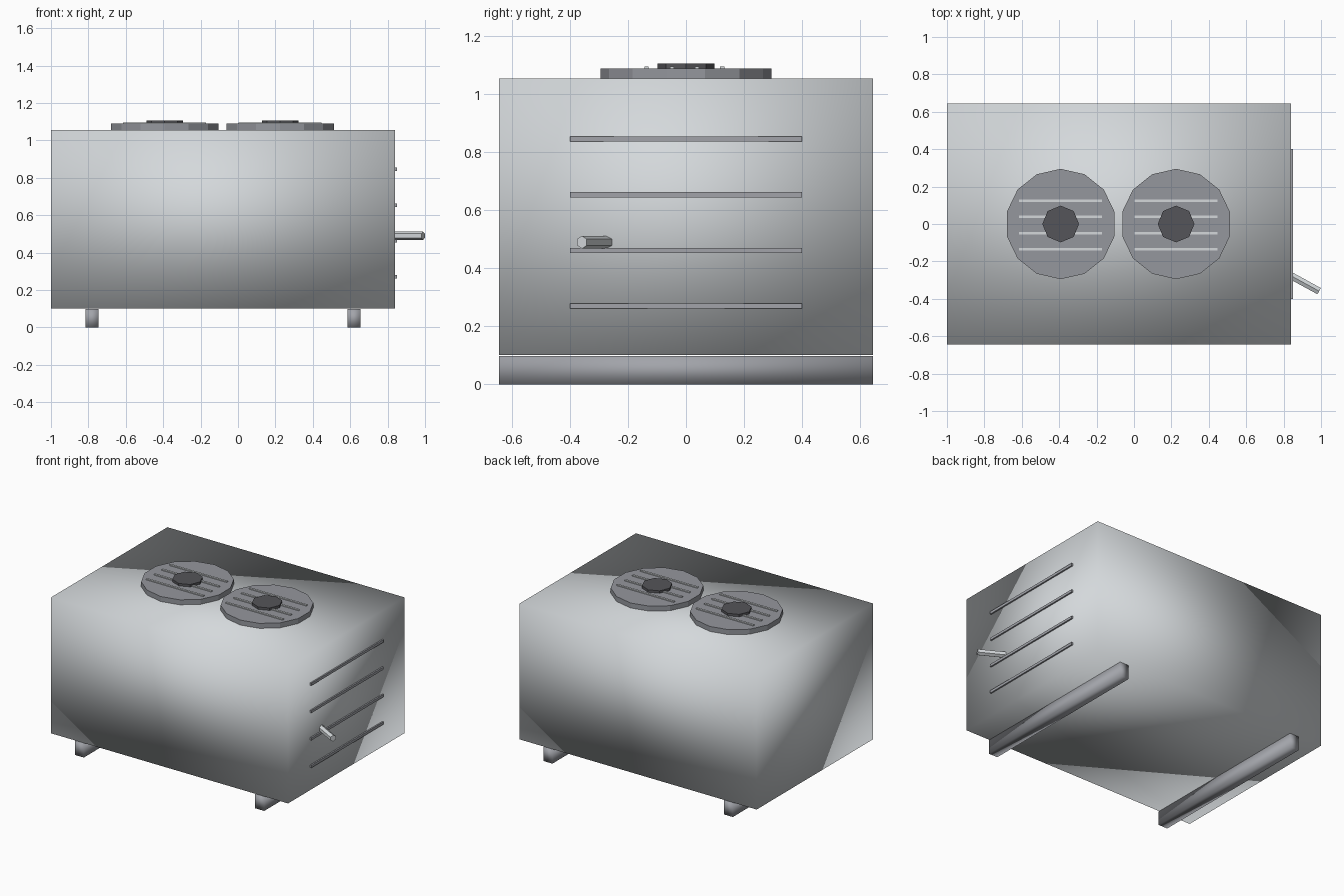
import bpy
from math import pi, radians
from mathutils import Vector

if "Cube" in bpy.data.objects:
    bpy.data.objects.remove(bpy.data.objects["Cube"])


def material(name, rgb):
    m = bpy.data.materials.new(name)
    m.diffuse_color = (*rgb, 1)
    m.use_nodes = True
    m.node_tree.nodes["Principled BSDF"].inputs["Base Color"].default_value = m.diffuse_color
    return m


CASE = material("case_grey", (0.66, 0.69, 0.71))
RAIL = material("rail_grey", (0.36, 0.37, 0.40))
DISC = material("disc_grey", (0.30, 0.31, 0.34))
DARK = material("hub_dark", (0.09, 0.09, 0.10))


def finish(name, mat):
    ob = bpy.context.object
    ob.name = name
    ob.data.materials.append(mat)
    return ob


def box(name, lo, hi, mat, smooth=False):
    lo, hi = Vector(lo), Vector(hi)
    bpy.ops.mesh.primitive_cube_add(size=1, location=(lo + hi) / 2)
    ob = finish(name, mat)
    for v in ob.data.vertices:
        v.co *= hi - lo
    if smooth:
        bpy.ops.object.shade_smooth()
    return ob


def disc(name, x, r, sides, z0, z1, mat):
    # primitive cylinders start with a corner on +y
    bpy.ops.mesh.primitive_cylinder_add(vertices=sides, radius=r, depth=z1 - z0,
                                        location=(x, 0, (z0 + z1) / 2))
    return finish(name, mat)


# Main casing, shaded softly across its corners
box("casing", (-1, -0.645, 0.102), (0.84, 0.645, 1.055), CASE, smooth=True)

# Two support rails running front to back
for side, x in (("left", -0.78), ("right", 0.62)):
    box(f"{side}_rail", (x - 0.035, -0.645, 0), (x + 0.035, 0.645, 0.098), RAIL, smooth=True)

# Two roof fans: low disc, grille bars and hub
for side, x in (("left", -0.392), ("right", 0.225)):
    disc(f"{side}_fan_disc", x, 0.295, 14, 1.055, 1.09, DISC)
    disc(f"{side}_fan_hub", x, 0.098, 8, 1.09, 1.107, DARK)
    for i in range(4):
        y = -0.136 + i * 0.087
        box(f"{side}_fan_bar_{i + 1}", (x - 0.222, y - 0.007, 1.085),
            (x + 0.222, y + 0.007, 1.097), CASE)

# Horizontal vent slats on the right side
for i in range(4):
    z = 0.27 + i * 0.192
    box(f"vent_slat_{i + 1}", (0.83, -0.4, z - 0.009), (0.85, 0.4, z + 0.009), RAIL)

# Six-sided handle swung toward the front
a, b = Vector((0.82, -0.266, 0.49)), Vector((0.99, -0.359, 0.49))
d = b - a
bpy.ops.mesh.primitive_cylinder_add(vertices=6, radius=0.022, depth=d.length, location=(a + b) / 2)
handle = finish("handle", CASE)
handle.rotation_euler = d.to_track_quat('Z', 'Y').to_euler()
